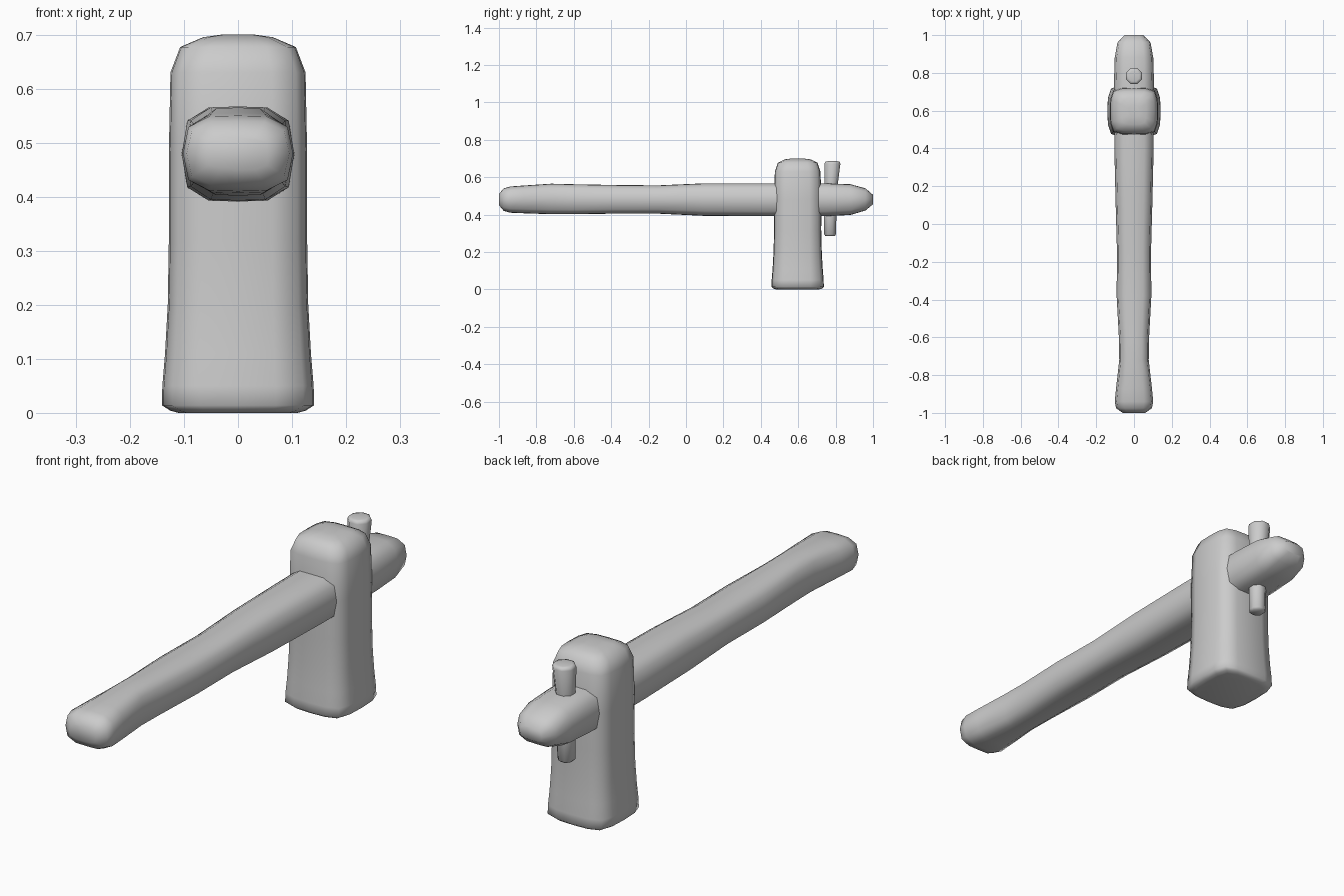
import bpy, bmesh, math
from mathutils import Vector

if "Cube" in bpy.data.objects:
    bpy.data.objects.remove(bpy.data.objects["Cube"])


def mirror_quarter(q):
    """Turn a quarter outline running from (1,0) to (0,1) into a full loop."""
    pts = []
    for k in range(4):
        part = q if k % 2 == 0 else q[::-1]
        sx = 1 if k in (0, 3) else -1
        sy = 1 if k in (0, 1) else -1
        pts += [(sx * u, sy * v) for u, v in part[:-1]]
    return pts


def loft(name, rings, angle=60):
    """Skin a list of equal-length point rings and cap both ends."""
    bm = bmesh.new()
    vs = [[bm.verts.new(p) for p in r] for r in rings]
    n = len(vs[0])
    for a, b in zip(vs, vs[1:]):
        for i in range(n):
            j = (i + 1) % n
            bm.faces.new((a[i], a[j], b[j], b[i]))
    bm.faces.new(vs[0])
    bm.faces.new(vs[-1])
    bmesh.ops.recalc_face_normals(bm, faces=bm.faces)
    me = bpy.data.meshes.new(name)
    bm.to_mesh(me)
    bm.free()
    ob = bpy.data.objects.new(name, me)
    bpy.context.collection.objects.link(ob)
    bpy.ops.object.select_all(action='DESELECT')
    ob.select_set(True)
    bpy.context.view_layer.objects.active = ob
    bpy.ops.object.shade_smooth_by_angle(angle=math.radians(angle))
    return ob


# Handle: y, half width, bottom z, top z
oval = mirror_quarter([(1, 0), (.9, .7), (.52, .98), (0, 1)])
handle = [(-1, .06, .45, .51), (-.975, .095, .42, .54), (-.94, .102, .41, .55),
          (-.87, .095, .407, .555), (-.72, .078, .402, .565), (-.6, .08, .402, .562),
          (-.38, .092, .405, .558), (-.15, .09, .405, .556), (.1, .097, .393, .567),
          (.4, .104, .391, .567), (.75, .106, .391, .567), (.88, .102, .398, .562),
          (.96, .088, .422, .54), (1, .05, .455, .505)]
loft("handle", [[(u * w, y, (a + b) / 2 + v * (b - a) / 2) for u, v in oval]
                for y, w, a, b in handle])

# Mallet head: z, half width, half depth
block = mirror_quarter([(1, 0), (.98, .5), (.86, .86), (.5, .98), (0, 1)])
head = [(0, .11, .115), (.004, .125, .13), (.014, .141, .14), (.05, .14, .139),
        (.11, .135, .134), (.2, .13, .129), (.32, .128, .126), (.48, .128, .127),
        (.63, .125, .122), (.677, .107, .106), (.695, .065, .07), (.7, .03, .03)]
loft("mallet_head", [[(u * w, .597 + v * d, z) for u, v in block]
                     for z, w, d in head])

# Tapered locking peg, leaning slightly: z, y, radius
circle = [(math.cos(i * math.pi / 4 + math.pi / 8), math.sin(i * math.pi / 4 + math.pi / 8))
          for i in range(8)]
peg = [(.285, .77, .026), (.293, .77, .034), (.4, .771, .036), (.56, .776, .038),
       (.672, .783, .046), (.682, .783, .042), (.685, .783, .03)]
loft("locking_peg", [[(u * r, y + v * r, z) for u, v in circle] for z, y, r in peg])
